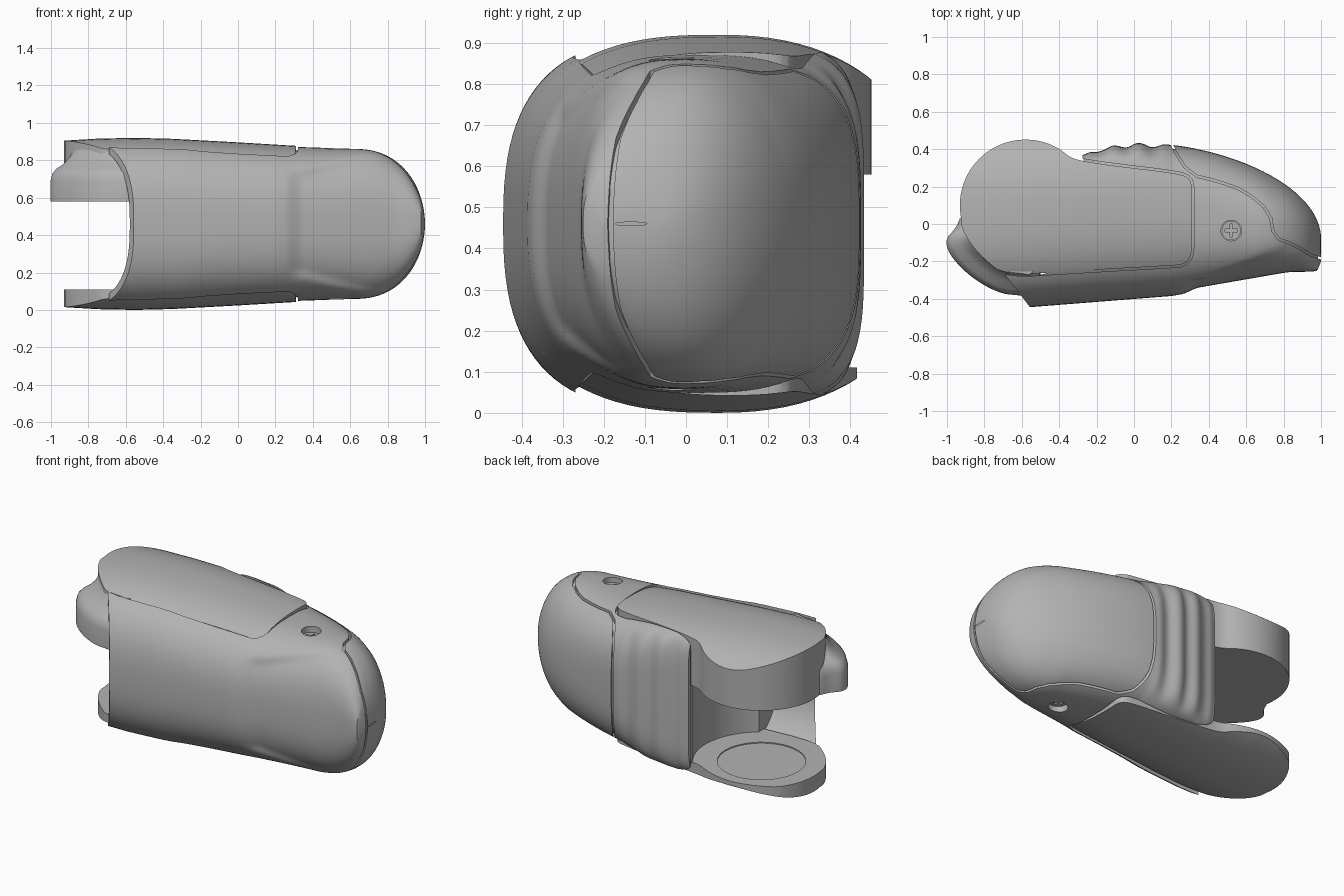
import bpy, bmesh, math
from mathutils import Vector

if "Cube" in bpy.data.objects:
    bpy.data.objects.remove(bpy.data.objects["Cube"])

grey = bpy.data.materials.new("neutral_grey")
grey.use_nodes = True
grey.diffuse_color = (0.45, 0.45, 0.45, 1)
grey.node_tree.nodes["Principled BSDF"].inputs["Base Color"].default_value = grey.diffuse_color

MID = 0.46                  # mid height of the housing
LOBE = Vector((-0.58, 0.1))  # centre of the round end
TAU = math.tau


def table(x, pts):
    for (x0, y0), (x1, y1) in zip(pts, pts[1:]):
        if x <= x1:
            return y0 + (y1 - y0) * max(0, x - x0) / (x1 - x0)
    return pts[-1][1]


def step(a, b, x):
    t = min(1, max(0, (x - a) / (b - a)))
    return t * t * (3 - 2 * t)


def make(name, bm):
    bmesh.ops.recalc_face_normals(bm, faces=bm.faces)
    mesh = bpy.data.meshes.new(name)
    bm.to_mesh(mesh)
    bm.free()
    mesh.materials.append(grey)
    ob = bpy.data.objects.new(name, mesh)
    bpy.context.collection.objects.link(ob)
    return ob


def stack(name, rings):
    """Skin a list of equal closed rings and cap both ends."""
    bm = bmesh.new()
    vs = [[bm.verts.new(p) for p in r] for r in rings]
    n = len(vs[0])
    for a, b in zip(vs, vs[1:]):
        for i in range(n):
            bm.faces.new((a[i], a[(i + 1) % n], b[(i + 1) % n], b[i]))
    bm.faces.new(vs[0])
    bm.faces.new(vs[-1])
    return make(name, bm)


def prism(pts, z0=-1, z1=2, name="cutter"):
    return stack(name, [[(p[0], p[1], z) for p in pts] for z in (z0, z1)])


def circle(c, r, n=64):
    return [(c[0] + r * math.cos(TAU * i / n), c[1] + r * math.sin(TAU * i / n)) for i in range(n)]


def box(x0, x1, y0, y1):
    return [(x0, y0), (x1, y0), (x1, y1), (x0, y1)]


def soften(pts, times):
    """Round off the corners of a closed outline."""
    pts = [Vector(p) for p in pts]
    for _ in range(times):
        pts = [q for a, b in zip(pts, pts[1:] + pts[:1]) for q in (a.lerp(b, 0.25), a.lerp(b, 0.75))]
    return pts


def grow(pts, d):
    """Offset a counter-clockwise outline outward."""
    out = []
    for i, p in enumerate(pts):
        a = (p - pts[i - 1]).normalized()
        b = (pts[(i + 1) % len(pts)] - p).normalized()
        t = (a + b).normalized()
        out.append(p + Vector((t.y, -t.x)) * d)
    return out


def carve(ob, *cuts):
    """Apply a chain of (operation, cutter) booleans and drop the cutters."""
    for op, cutter in cuts:
        m = ob.modifiers.new("cut", "BOOLEAN")
        m.operation, m.object, m.solver = op, cutter, "EXACT"
        bpy.context.view_layer.objects.active = ob
        bpy.ops.object.modifier_apply(modifier=m.name)
        bpy.data.objects.remove(cutter)
    return ob


# Envelope of the housing
def front_y(x):
    return table(x, [(-1, -0.465), (-0.56, -0.445), (0.2, -0.385), (0.98, -0.25), (1, -0.2)])


def back_y(x):
    if x > 0.1:
        return -0.08 + 0.51 * max(0, 1 - ((x - 0.1) / 0.9) ** 1.65) ** 0.5
    return table(x, [(-0.27, 0.37), (-0.18, 0.41), (0, 0.435), (0.1, 0.43)])


def half_z(x):
    if x > 0.62:
        return 0.407 * max(0, 1 - ((x - 0.62) / 0.38) ** 2.3) ** 0.5
    return table(x, [(-0.93, 0.445), (-0.75, 0.456), (-0.55, 0.46), (-0.35, 0.455),
                     (0, 0.436), (0.3, 0.418), (0.62, 0.407)])


def envelope(name, shrink=0.0, plate=False):
    xs = [-0.97 + 1.59 * i / 100 for i in range(100)]
    xs += [0.62 + 0.38 * math.sin(math.pi / 2 * i / 32) for i in range(32)]
    rings = []
    for x in xs:
        yf, yb = front_y(x), 0.6 if plate else back_y(x)
        yc, hy = (yf + yb) / 2, max(0.004, (yb - yf) / 2 - shrink)
        hz = max(0.004, half_z(x) - shrink - (0 if plate else 0.006))
        back_n = 2.3 if plate else table(x, [(-0.27, 7), (0.2, 3.2), (0.75, 2.2)])
        ribs = 0.02 * step(-0.26, -0.22, x) * step(0.2, 0.16, x) * (0.5 - 0.5 * math.cos(TAU * (x + 0.25) / 0.14))
        rest = 0.02 * step(0.25, 0.35, x) * step(0.98, 0.8, x)
        reach = table(x, [(0.35, 0.27), (0.7, 0.36)])
        ring = []
        for i in range(96):
            c, s = math.cos(TAU * i / 96), math.sin(TAU * i / 96)
            n = 2.6 if c < 0 else back_n
            y = yc + hy * math.copysign(abs(c) ** (2 / n), c)
            z = MID + hz * math.copysign(abs(s) ** (2 / n), s)
            if not plate:
                # Finger ribs on the back, shallow thumb rest on the front
                y -= ribs * step(0.45, 0.95, c)
                y += rest * step(reach + 0.03, reach - 0.03, abs(z - MID)) * step(0, 0.4, -c)
            ring.append((x, y, z))
        rings.append(ring)
    return stack(name, rings)


# Outlines seen from above
arc = [LOBE + 0.352 * Vector((math.cos(math.radians(a)), math.sin(math.radians(a)))) for a in range(58, 194, 9)]
plate_line = soften([(-0.69, -0.275), (-0.3, -0.25), (0.15, -0.225), (0.305, -0.215), (0.31, -0.05),
                     (0.31, 0.15), (0.305, 0.25), (0.2, 0.275), (-0.1, 0.31), (-0.27, 0.335), (-0.34, 0.355)]
                    + arc + [(-0.925, -0.01), (-0.88, -0.1), (-0.8, -0.19)], 2)
lower_line = [Vector((p.x, p.y - 0.035 * step(0.3, 0.45, p.y))) for p in plate_line]
cap_line = soften([(1.2, -0.22), (1.2, 0.7), (0.1, 0.7), (0.2, 0.43), (0.3, 0.27), (0.45, 0.235), (0.6, 0.18),
                   (0.73, 0.07), (0.755, -0.07), (0.85, -0.1), (0.98, -0.18)], 1)
front_line = [(-0.69, -0.27), (-0.56, -0.44), (-0.56, -0.7), (1.2, -0.7), (1.2, 0.6), (0.3, 0.6), (0.3, 0), (-0.69, 0)]
core_line = [(-0.68, -0.27), (-0.55, -0.44), (-0.55, -0.7), (0.985, -0.7), (0.985, 0.7), (-0.27, 0.7), (-0.27, 0), (-0.68, 0)]
SCREW = (0.52, -0.035)
GAP = 0.012


def outside(line):
    return "DIFFERENCE", prism(grow(line, GAP))


def inside(line, *z):
    return "INTERSECT", prism(line, *z)


def hollow(shrink, x0, x1):
    return "DIFFERENCE", carve(envelope("cutter", shrink=shrink), inside(box(x0, x1, -0.8, 0.8)))


def round_chamber():
    return "DIFFERENCE", prism(circle(LOBE, 0.38, 96))


def screw_hole():
    return [("DIFFERENCE", prism(circle(SCREW, 0.055, 32), *z)) for z in ((0.8, 2), (-1, 0.12))]


# Thin housing shells, separated by narrow seams over an inner core
parts = [
    carve(envelope("front_shell"), hollow(0.03, -0.9, 1.1), inside(front_line), outside(plate_line),
          outside(cap_line), *screw_hole()),
    carve(envelope("nose_cap"), hollow(0.03, -0.9, 1.1), inside(cap_line), outside(plate_line)),
    carve(envelope("ribbed_grip"), hollow(0.03, -0.9, 1.1), inside(box(-0.275, 0.3, 0.1, 0.7)),
          outside(plate_line), outside(cap_line)),
    carve(envelope("inner_core", shrink=0.02), hollow(0.035, -0.96, -0.35), inside(core_line),
          round_chamber(), *screw_hole()),
]

# Upper and lower cover plates, thick only at the round open end
parts.append(carve(envelope("upper_cover", plate=True), inside(plate_line, 0.58, 2), hollow(0.03, -0.19, 1.1)))
parts.append(carve(envelope("lower_cover", plate=True), inside(lower_line, -1, 0.11), hollow(0.03, -0.19, 1.1),
                   ("DIFFERENCE", prism(circle(LOBE, 0.245), 0.104, 0.3))))

# Flared skirt below the upper cover
skirt = soften([(-0.5, -0.4), (-0.5, -0.1), (-0.7, 0.1), (-0.92, 0.06), (-0.95, -0.02), (-1.01, -0.08),
                (-0.99, -0.16), (-0.9, -0.26), (-0.8, -0.33), (-0.7, -0.375), (-0.62, -0.38)], 2)
hub = Vector((-0.6, 0))
levels = [(0.58, 1), (0.69, 1), (0.73, 0.975), (0.755, 0.92), (0.78, 0.83), (0.82, 0.74), (0.86, 0.69)]
parts.append(stack("flared_skirt", [[(*hub.lerp(p, s), z) for p in skirt] for z, s in levels]))

# Cross-head screws, top and bottom
for name, z0, z1, slot in (("upper_screw", 0.78, 0.83, (0.81, 1)), ("lower_screw", 0.09, 0.14, (0, 0.11))):
    head = prism(circle(SCREW, 0.051, 32), z0, z1, name)
    for w, d in ((0.034, 0.007), (0.007, 0.034)):
        bar = box(SCREW[0] - w, SCREW[0] + w, SCREW[1] - d, SCREW[1] + d)
        carve(head, ("DIFFERENCE", prism(bar, *slot)))
    parts.append(head)

# Smooth shading with crisp seams
bpy.ops.object.select_all(action="DESELECT")
for ob in parts:
    ob.select_set(True)
bpy.context.view_layer.objects.active = parts[0]
bpy.ops.object.shade_smooth_by_angle(angle=math.radians(30))
